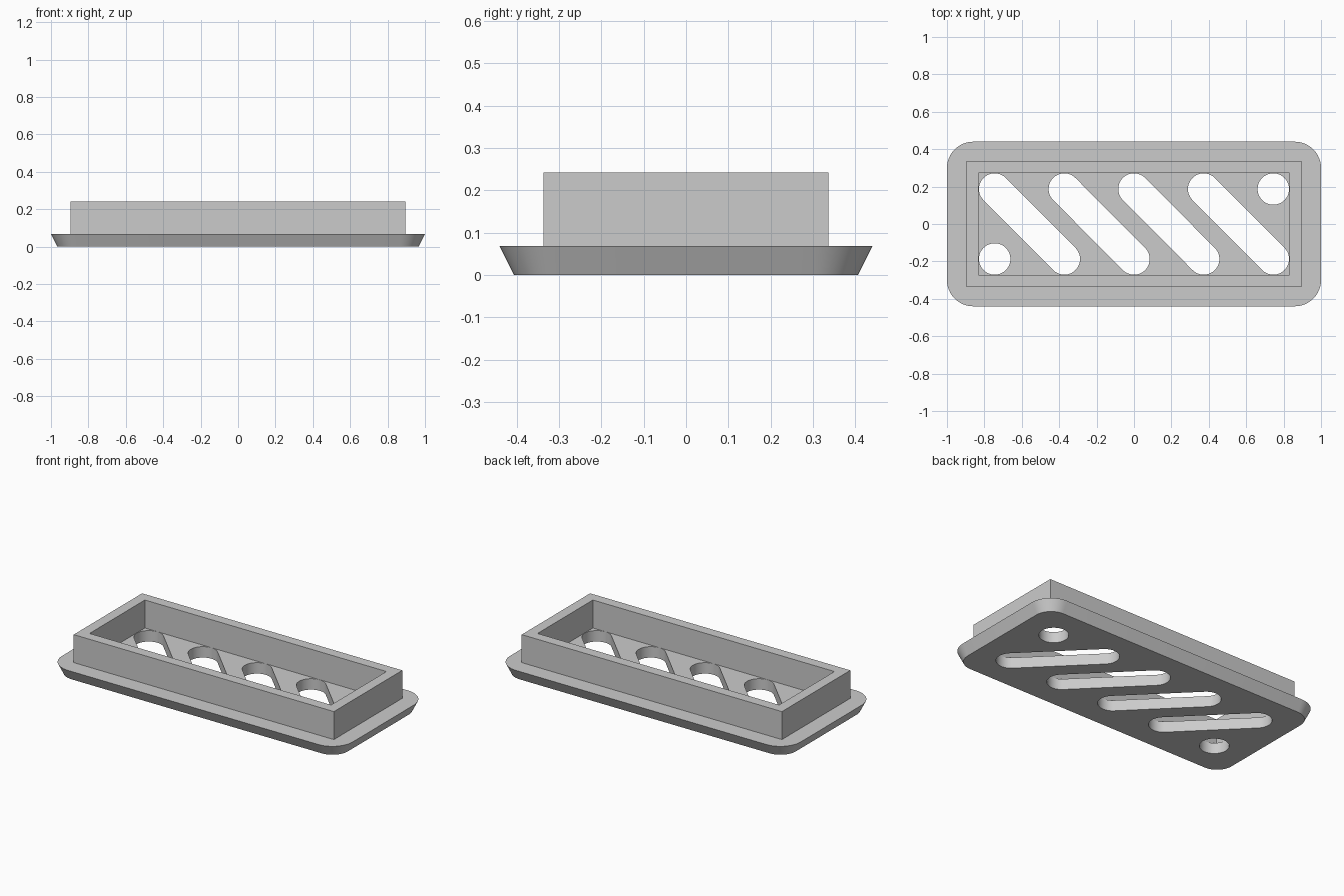
import bpy, bmesh
from math import sin, cos, pi, atan2, radians

if "Cube" in bpy.data.objects:
    bpy.data.objects.remove(bpy.data.objects["Cube"], do_unlink=True)

grey = bpy.data.materials.new("light_grey")
grey.use_nodes = True
grey.diffuse_color = (0.6, 0.6, 0.6, 1)
grey.node_tree.nodes["Principled BSDF"].inputs["Base Color"].default_value = (0.6, 0.6, 0.6, 1)


def make_object(name, bm):
    bmesh.ops.recalc_face_normals(bm, faces=bm.faces)
    mesh = bpy.data.meshes.new(name)
    bm.to_mesh(mesh)
    bm.free()
    mesh.materials.append(grey)
    obj = bpy.data.objects.new(name, mesh)
    bpy.context.collection.objects.link(obj)
    return obj


def loft(bm, lower, upper, z0, z1):
    """Closed solid between two outlines with equal point counts."""
    a = [bm.verts.new((x, y, z0)) for x, y in lower]
    b = [bm.verts.new((x, y, z1)) for x, y in upper]
    bm.faces.new(a)
    bm.faces.new(b)
    for i in range(len(a)):
        j = (i + 1) % len(a)
        bm.faces.new((a[i], a[j], b[j], b[i]))


def arc(cx, cy, r, start, sweep, steps):
    return [(cx + r * cos(start + sweep * i / steps), cy + r * sin(start + sweep * i / steps))
            for i in range(steps + 1)]


def rounded_rect(hx, hy, r):
    points = []
    for i, (sx, sy) in enumerate([(1, 1), (-1, 1), (-1, -1), (1, -1)]):
        points += arc(sx * (hx - r), sy * (hy - r), r, i * pi / 2, pi / 2, 12)
    return points


def rect(hx, hy):
    return [(hx, hy), (-hx, hy), (-hx, -hy), (hx, -hy)]


def slot(p, q, r):
    angle = atan2(q[1] - p[1], q[0] - p[0])
    return arc(*q, r, angle - pi / 2, pi, 24) + arc(*p, r, angle + pi / 2, pi, 24)


def boolean(target, tool, operation):
    mod = target.modifiers.new(tool.name, "BOOLEAN")
    mod.operation, mod.solver, mod.object = operation, "EXACT", tool
    bpy.context.view_layer.objects.active = target
    bpy.ops.object.modifier_apply(modifier=mod.name)
    bpy.data.objects.remove(tool, do_unlink=True)


PLATE, TOP = 0.068, 0.242

# Flange plate, tapering in towards its underside
bm = bmesh.new()
loft(bm, rounded_rect(0.966, 0.406, 0.106), rounded_rect(1, 0.44, 0.14), 0, PLATE)
cover = make_object("vent_cover", bm)

# Rectangular collar standing on the plate, sunk in slightly for a clean union
bm = bmesh.new()
loft(bm, rect(0.895, 0.336), rect(0.895, 0.336), PLATE / 2, TOP)
boolean(cover, make_object("collar", bm), "UNION")

bm = bmesh.new()
loft(bm, rect(0.831, 0.272), rect(0.831, 0.272), PLATE, TOP + 0.1)
boolean(cover, make_object("collar_opening", bm), "DIFFERENCE")

# Four diagonal slots with a round hole in each leftover corner
bm = bmesh.new()
R, PITCH, Y = 0.084, 0.3725, 0.187
for i in range(4):
    x = (i - 2) * PITCH
    outline = slot((x, Y), (x + PITCH, -Y), R)
    loft(bm, outline, outline, -0.1, PLATE + 0.05)
for side in (-1, 1):
    outline = arc(side * 2 * PITCH, side * Y, R, 0, 2 * pi, 48)[:-1]
    loft(bm, outline, outline, -0.1, PLATE + 0.05)
boolean(cover, make_object("slots", bm), "DIFFERENCE")

# Smooth the rounded walls, keep the edges crisp
bpy.ops.object.select_all(action="DESELECT")
cover.select_set(True)
bpy.context.view_layer.objects.active = cover
bpy.ops.object.shade_smooth_by_angle(angle=radians(30))
